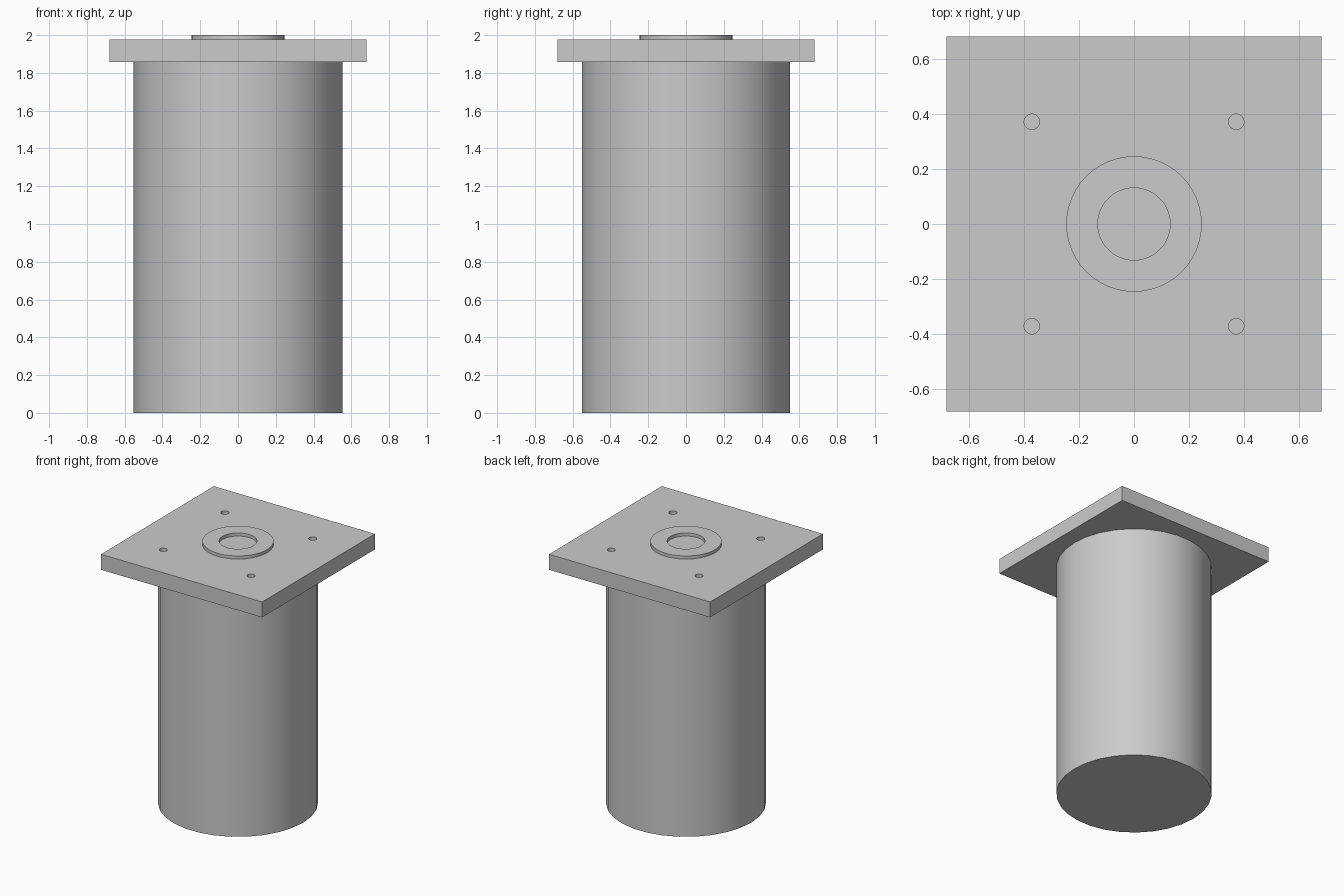
import bpy, bmesh
from math import radians, tau, cos, sin

if "Cube" in bpy.data.objects:
    bpy.data.objects.remove(bpy.data.objects["Cube"])

PLATE_Z0, PLATE_Z1, TOP = 1.858, 1.976, 2.0


def smooth(obj):
    bpy.ops.object.select_all(action='DESELECT')
    bpy.context.view_layer.objects.active = obj
    obj.select_set(True)
    bpy.ops.object.shade_smooth_by_angle(angle=radians(30))


def cylinder(name, r, z0, z1, x=0, y=0, sides=32):
    bpy.ops.mesh.primitive_cylinder_add(vertices=sides, radius=r, depth=z1 - z0,
                                        location=(x, y, (z0 + z1) / 2))
    obj = bpy.context.object
    obj.name = name
    return obj


def ring(name, r_in, r_out, z0, z1, sides=48):
    profile = [(r_in, z0), (r_out, z0), (r_out, z1), (r_in, z1)]
    verts = [(r * cos(tau * i / sides), r * sin(tau * i / sides), z)
             for i in range(sides) for r, z in profile]
    faces = [(4 * i + k, 4 * i + (k + 1) % 4,
              4 * ((i + 1) % sides) + (k + 1) % 4, 4 * ((i + 1) % sides) + k)
             for i in range(sides) for k in range(4)]
    mesh = bpy.data.meshes.new(name)
    mesh.from_pydata(verts, [], faces)
    bm = bmesh.new()
    bm.from_mesh(mesh)
    bmesh.ops.recalc_face_normals(bm, faces=bm.faces)
    bm.to_mesh(mesh)
    bm.free()
    obj = bpy.data.objects.new(name, mesh)
    bpy.context.collection.objects.link(obj)
    return obj


# round body, with a vertex on the x axis
body = cylinder("body", 0.553, 0, PLATE_Z0, sides=30)
body.rotation_euler.z = radians(90)
smooth(body)

# square mounting plate
bpy.ops.mesh.primitive_cube_add(size=1, location=(0, 0, (PLATE_Z0 + PLATE_Z1) / 2))
plate = bpy.context.object
plate.name = "mounting_plate"
plate.scale = (1.36, 1.36, PLATE_Z1 - PLATE_Z0)
bpy.ops.object.transform_apply(location=False, rotation=False, scale=True)

# four blind bolt holes
for x in (-0.371, 0.371):
    for y in (-0.371, 0.371):
        cutter = cylinder("bolt_hole_cutter", 0.028, PLATE_Z1 - 0.1, PLATE_Z1 + 0.1, x, y)
        cutter.hide_render = True
        cutter.display_type = 'WIRE'
        mod = plate.modifiers.new("bolt_hole", 'BOOLEAN')
        mod.operation = 'DIFFERENCE'
        mod.solver = 'EXACT'
        mod.object = cutter

# raised pilot ring around the shallow centre recess
smooth(ring("pilot_ring", 0.131, 0.246, PLATE_Z1, TOP))
